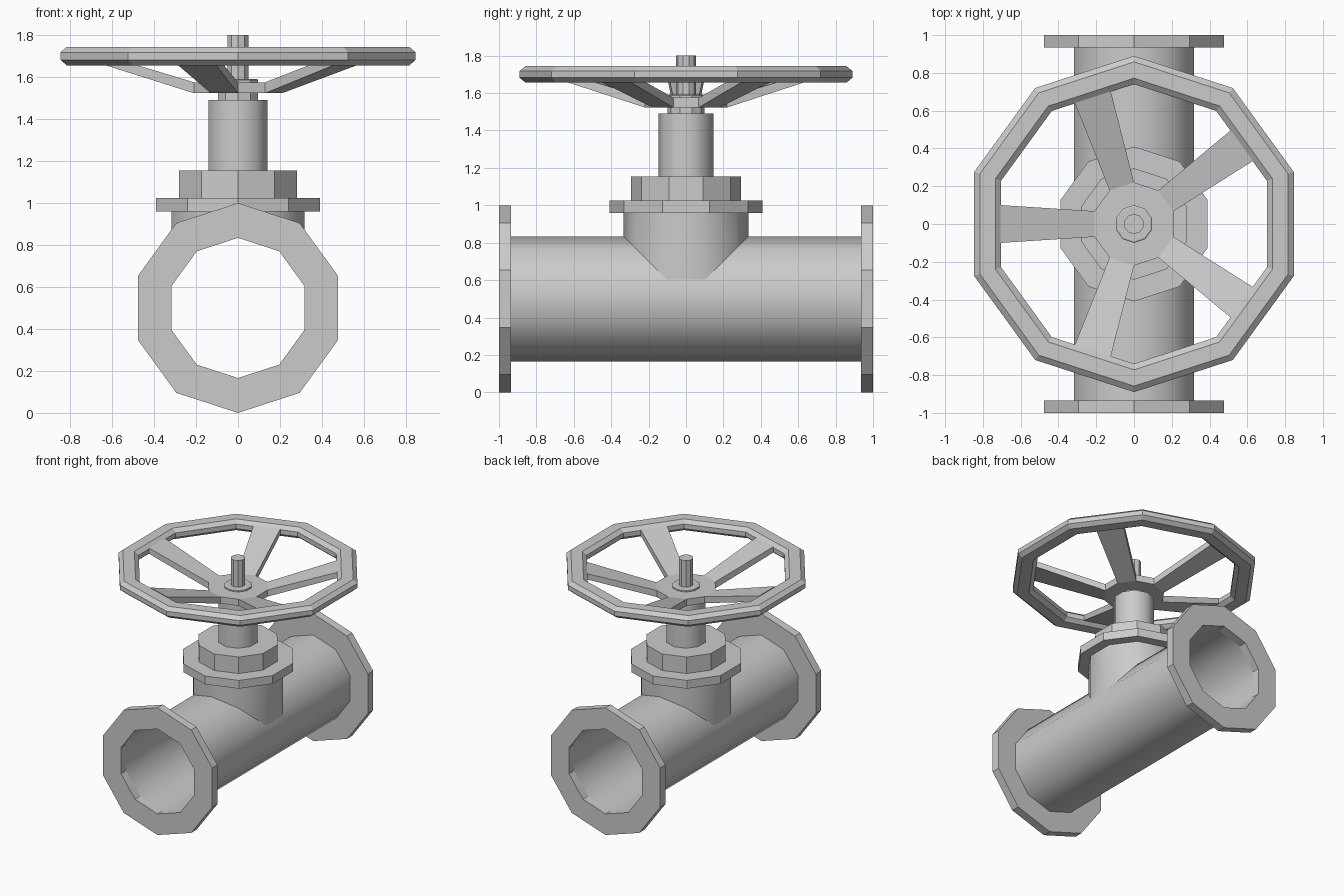
import bpy, bmesh
from math import sin, cos, pi, radians, sqrt

if "Cube" in bpy.data.objects:
    bpy.data.objects.remove(bpy.data.objects["Cube"])

N = 10          # every round part is a decagon
PIPE_R = 0.334
AXIS_Z = 0.5


def finish(name, bm, smooth=False):
    bmesh.ops.remove_doubles(bm, verts=bm.verts, dist=1e-5)
    bmesh.ops.recalc_face_normals(bm, faces=bm.faces)
    me = bpy.data.meshes.new(name)
    bm.to_mesh(me)
    bm.free()
    ob = bpy.data.objects.new(name, me)
    bpy.context.collection.objects.link(ob)
    if smooth:
        bpy.ops.object.select_all(action='DESELECT')
        ob.select_set(True)
        bpy.context.view_layer.objects.active = ob
        bpy.ops.object.shade_smooth_by_angle(angle=radians(40))
    return ob


def lathe(name, profile, closed=False, caps=False, smooth=False):
    """Turn (radius, z) points about z; a corner always points along +y."""
    bm = bmesh.new()
    rings = [[bm.verts.new((r * sin(2 * pi * k / N), r * cos(2 * pi * k / N), z))
              for k in range(N)] for r, z in profile]
    pairs = list(zip(rings, rings[1:]))
    if closed:
        pairs.append((rings[-1], rings[0]))
    for a, b in pairs:
        for k in range(N):
            j = (k + 1) % N
            bm.faces.new((a[k], a[j], b[j], b[k]))
    if caps:
        bm.faces.new(rings[0])
        bm.faces.new(rings[-1])
    return finish(name, bm, smooth)


def disc(name, r, z0, z1, smooth=False):
    return lathe(name, [(r, z0), (r, z1)], caps=True, smooth=smooth)


def lay_along_y(ob):
    ob.rotation_euler.x = pi / 2
    ob.location.z = AXIS_Z


# Open pipe and its two end flanges
lay_along_y(lathe("pipe", [(PIPE_R, -0.935), (PIPE_R, 0.935)], smooth=True))
for label, s in (("front", 1), ("back", -1)):
    lay_along_y(lathe(label + "_flange",
                      [(PIPE_R, 0.935 * s), (0.5, 0.935 * s), (0.5, s), (PIPE_R, s)],
                      closed=True))

# Neck, with its lower edge mitred onto the pipe
bm = bmesh.new()
low, high = [], []
for k in range(N):
    x, y = PIPE_R * sin(2 * pi * k / N), PIPE_R * cos(2 * pi * k / N)
    low.append(bm.verts.new((x, y, AXIS_Z + sqrt(PIPE_R ** 2 - x * x))))
    high.append(bm.verts.new((x, y, 0.96)))
for k in range(N):
    j = (k + 1) % N
    bm.faces.new((low[k], low[j], high[j], high[k]))
finish("neck", bm, smooth=True)

# Bonnet stack and stem
disc("bonnet_flange", 0.41, 0.96, 1.025)
disc("bonnet_nut", 0.295, 1.025, 1.155)
disc("stem_housing", 0.147, 1.155, 1.49, smooth=True)
disc("stem_collar", 0.1, 1.49, 1.525)
lathe("wheel_washer", [(0.1, 1.57), (0.1, 1.587), (0.092, 1.592)], caps=True)
disc("stem", 0.053, 1.55, 1.8)

# Handwheel rim with chamfered section
lathe("handwheel_rim",
      [(0.89, 1.682), (0.89, 1.718), (0.858, 1.744), (0.772, 1.744),
       (0.74, 1.718), (0.74, 1.682), (0.772, 1.656), (0.858, 1.656)], closed=True)

# Handwheel hub and five rising spokes
HUB_R = 0.22
disc("handwheel_hub", HUB_R, 1.523, 1.575)
bm = bmesh.new()
for i in range(5):
    a = pi + i * 2 * pi / 5
    ends = []
    for d, w, z0, z1 in ((HUB_R * cos(pi / N), HUB_R * sin(pi / N), 1.523, 1.575),
                         (0.706, 0.1, 1.68, 1.725)):
        ends.append([bm.verts.new((d * cos(a) - t * sin(a), d * sin(a) + t * cos(a), z))
                     for t, z in ((-w, z0), (w, z0), (w, z1), (-w, z1))])
    p, q = ends
    for k in range(4):
        j = (k + 1) % 4
        bm.faces.new((p[k], p[j], q[j], q[k]))
    bm.faces.new(p)
    bm.faces.new(q)
finish("handwheel_spokes", bm)
